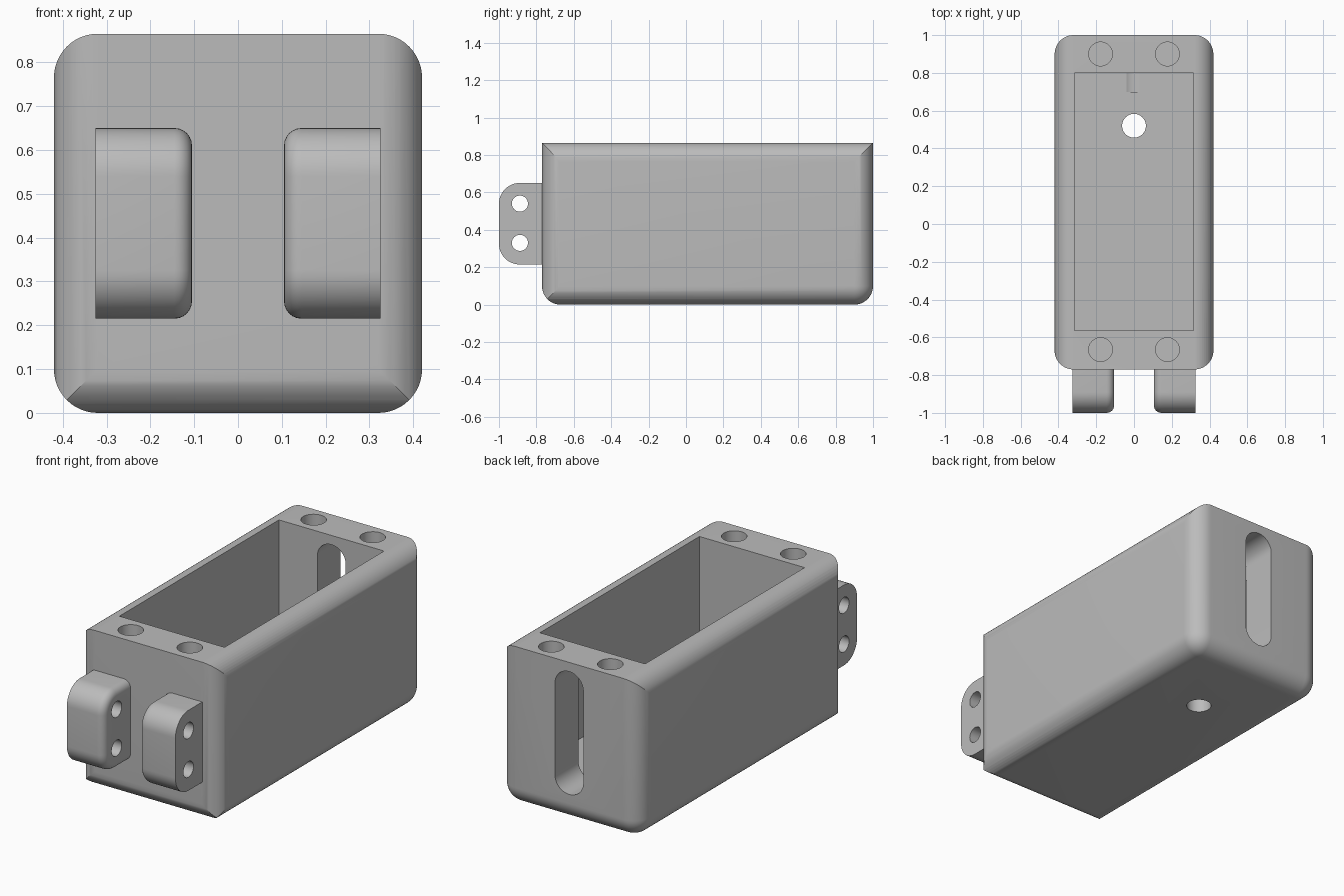
import bpy, bmesh
from math import pi, sin, cos, radians
from mathutils import Matrix, Vector

old = bpy.data.objects.get("Cube")
if old:
    bpy.data.objects.remove(old, do_unlink=True)

GREY = (0.5, 0.5, 0.5, 1)
mat = bpy.data.materials.new("plain_grey")
mat.use_nodes = True
mat.diffuse_color = GREY
mat.node_tree.nodes["Principled BSDF"].inputs["Base Color"].default_value = GREY

WIDE, FRONT, BACK, TOP, R = 0.42, -0.77, 1.0, 0.865, 0.1


def add(name, bm):
    bmesh.ops.recalc_face_normals(bm, faces=bm.faces)
    me = bpy.data.meshes.new(name)
    bm.to_mesh(me)
    bm.free()
    ob = bpy.data.objects.new(name, me)
    me.materials.append(mat)
    bpy.context.collection.objects.link(ob)
    return ob


def box(x0, x1, y0, y1, z0, z1):
    bm = bmesh.new()
    bmesh.ops.create_cube(bm, size=1)
    for v in bm.verts:
        v.co = Vector((x1 if v.co.x > 0 else x0, y1 if v.co.y > 0 else y0,
                       z1 if v.co.z > 0 else z0))
    return bm


def rounded(u0, u1, v0, v1, radii, steps=12):
    """Rectangle outline, radii in order: low-low, high-low, high-high, low-high."""
    pts = []
    for i, (u, v, su, sv) in enumerate([(u0, v0, 1, 1), (u1, v0, -1, 1),
                                        (u1, v1, -1, -1), (u0, v1, 1, -1)]):
        r = radii[i]
        if not r:
            pts.append((u, v))
            continue
        for k in range(steps + 1):
            a = pi + i * pi / 2 + k * pi / 2 / steps
            pts.append((u + su * r + r * cos(a), v + sv * r + r * sin(a)))
    return pts


def prism(pts, axis, a, b):
    """Extrude a flat outline along an axis from a to b."""
    place = {"x": lambda u, v, w: (w, u, v), "y": lambda u, v, w: (u, w, v),
             "z": lambda u, v, w: (u, v, w)}[axis]
    bm = bmesh.new()
    face = bm.faces.new([bm.verts.new(place(u, v, a)) for u, v in pts])
    new = bmesh.ops.extrude_face_region(bm, geom=[face])["geom"]
    shift = Vector(place(0, 0, b - a))
    bmesh.ops.translate(bm, vec=shift, verts=[g for g in new if isinstance(g, bmesh.types.BMVert)])
    return bm


def drill(axis, u, v, r, a, b):
    return prism([(u + r * cos(k * pi / 20), v + r * sin(k * pi / 20)) for k in range(40)], axis, a, b)


def carve(ob, tools):
    """Apply boolean tools, then remove them and shade."""
    cutters = []
    for op, bm in tools:
        cutter = add("cutter", bm)
        cutter.hide_render = True
        cutters.append(cutter)
        mod = ob.modifiers.new("cut", "BOOLEAN")
        mod.operation, mod.object, mod.solver = op, cutter, "EXACT"
    bpy.context.view_layer.update()
    me = bpy.data.meshes.new_from_object(ob.evaluated_get(bpy.context.evaluated_depsgraph_get()))
    ob.modifiers.clear()
    ob.data = me
    me.materials.clear()
    me.materials.append(mat)
    for c in cutters:
        bpy.data.objects.remove(c, do_unlink=True)
    bpy.ops.object.select_all(action="DESELECT")
    ob.select_set(True)
    bpy.context.view_layer.objects.active = ob
    bpy.ops.object.shade_smooth_by_angle(angle=radians(25))


# Housing: long edges, back uprights and back bottom edge are rounded
bm = box(-WIDE, WIDE, FRONT - 0.3, BACK, 0, TOP)


def is_round(e):
    mid = (e.verts[0].co + e.verts[1].co) / 2
    along_y = abs(e.verts[0].co.y - e.verts[1].co.y) > 0.5
    across = abs(e.verts[0].co.x - e.verts[1].co.x) > 0.5
    return along_y or (mid.y > 0.9 and not (across and mid.z > 0.5))


bmesh.ops.bevel(bm, geom=[e for e in bm.edges if is_round(e)], offset=R, offset_type="OFFSET",
                segments=12, profile=0.5, affect="EDGES")
housing = add("housing", bm)
W = WIDE + 0.0005
tools = [
    # mitred rounding of the front uprights and front bottom edge
    ("INTERSECT", prism(rounded(-W, W, FRONT, 1.3, (R, R, 0, 0)), "z", -0.2, 1.2)),
    ("INTERSECT", prism(rounded(FRONT, 1.3, -0.0005, 1.2, (R, 0, 0, 0)), "x", -0.7, 0.7)),
    # cavity, back slot, floor hole
    ("DIFFERENCE", box(-0.315, 0.315, -0.565, 0.8, 0.16, 1.1)),
    ("DIFFERENCE", prism(rounded(-0.085, 0.085, 0.15, 0.815, (0.084,) * 4), "y", 0.7, 1.2)),
    ("DIFFERENCE", drill("z", 0, 0.52, 0.063, -0.2, 0.4)),
]
# screw holes in the rim
for x in (-0.177, 0.177):
    for y in (-0.665, 0.9):
        tools.append(("DIFFERENCE", drill("z", x, y, 0.063, 0.45, 1.1)))
carve(housing, tools)

# Hinge lugs, rounded at the front and along the inner face
for name, side in (("left_lug", 1), ("right_lug", -1)):
    bm = prism(rounded(-1, -0.75, 0.215, 0.65, (0.11, 0, 0, 0.11)), "x", 0.105, 0.325)
    rim = [e for e in bm.edges if all(v.co.x < 0.2 for v in e.verts)
           and not all(v.co.y > -0.76 for v in e.verts)]
    bmesh.ops.bevel(bm, geom=rim, offset=0.04, offset_type="OFFSET", segments=6,
                    profile=0.5, affect="EDGES")
    bmesh.ops.scale(bm, vec=(side, 1, 1), verts=bm.verts)
    lug = add(name, bm)
    carve(lug, [("DIFFERENCE", drill("x", -0.888, z, 0.043, -0.6, 0.6)) for z in (0.33, 0.54)])
